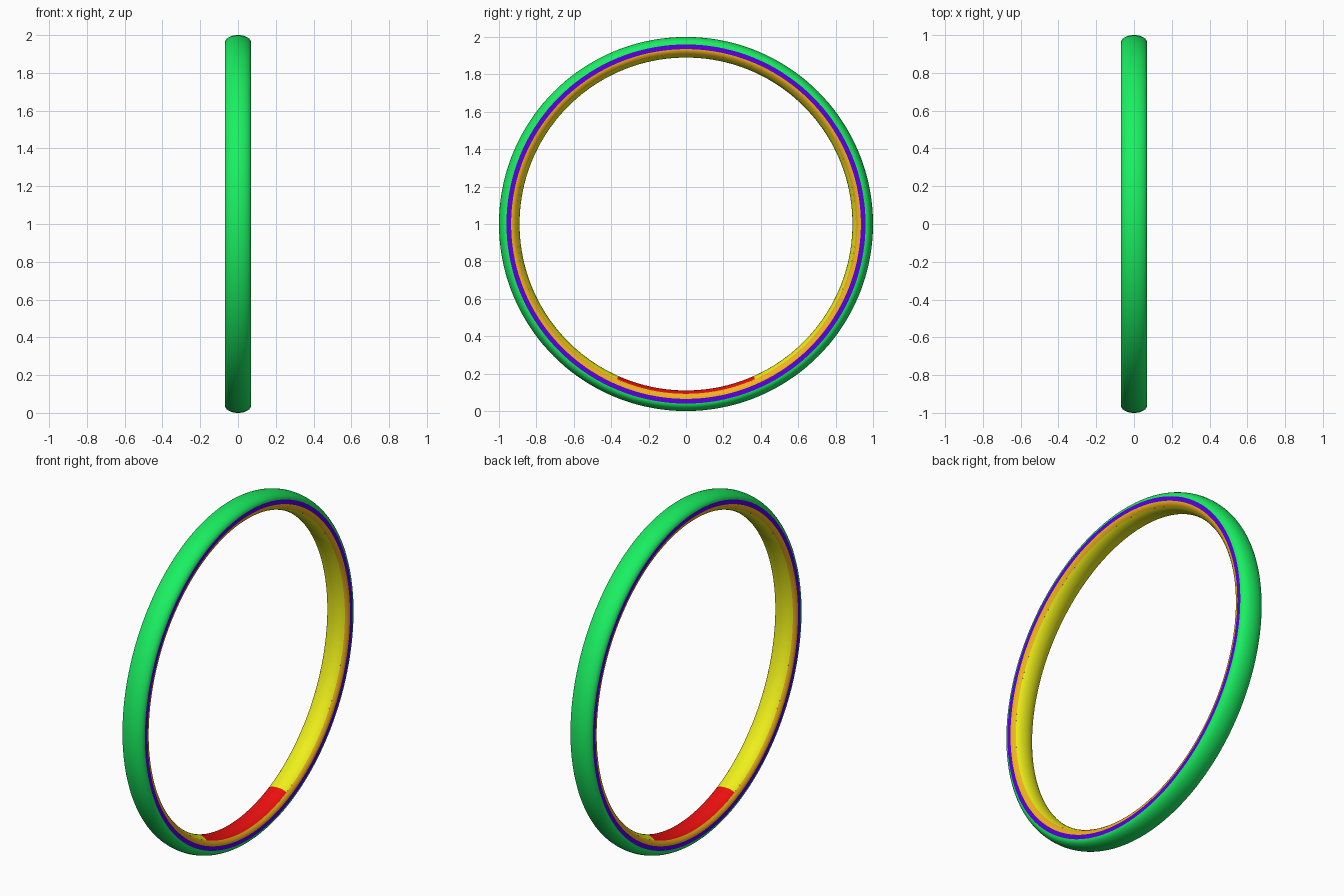
import bpy, bmesh
from math import sin, cos, radians

if "Cube" in bpy.data.objects:
    bpy.data.objects.remove(bpy.data.objects["Cube"])

HALF_W = 0.07            # half width of the hoop along x
R_OUT, R_IN = 0.96, 0.935  # radii bounding the flat side stripe


def arc(r0, height, t0, t1, n):
    """Elliptical piece of the cross-section, as (x, radius) points."""
    pts = []
    for i in range(n + 1):
        t = radians(t0 + (t1 - t0) * i / n)
        pts.append((HALF_W * cos(t), r0 + height * sin(t)))
    return pts


def mirrored(profile):
    return [(-x, r) for x, r in reversed(profile)]


def sweep(name, profiles, color, start=0, end=360, segs=144):
    """Revolve profiles about the x axis; angle 0 is the bottom."""
    full = end - start == 360
    bm = bmesh.new()
    for prof in profiles:
        rings = []
        for j in range(segs if full else segs + 1):
            a = radians(start + (end - start) * j / segs)
            rings.append([bm.verts.new((x, r * sin(a), 1 - r * cos(a))) for x, r in prof])
        for j in range(segs):
            a, b = rings[j], rings[(j + 1) % len(rings)]
            for i in range(len(prof) - 1):
                bm.faces.new((a[i], b[i], b[i + 1], a[i + 1]))
    for f in bm.faces:
        f.smooth = True
    mesh = bpy.data.meshes.new(name)
    bm.to_mesh(mesh)
    bm.free()
    mat = bpy.data.materials.new(name + "_color")
    mat.diffuse_color = (*color, 1)
    mat.use_nodes = True
    mat.node_tree.nodes["Principled BSDF"].inputs["Base Color"].default_value = mat.diffuse_color
    mesh.materials.append(mat)
    obj = bpy.data.objects.new(name, mesh)
    bpy.context.collection.objects.link(obj)
    return obj


# rounded outer band
sweep("outer_band", [arc(R_OUT, 0.04, 180, 0, 16)], (0.01, 0.87, 0.12))

# flat stripes on both sides
stripe = [(HALF_W, R_OUT), (HALF_W, R_IN)]
sweep("side_stripe", [stripe, mirrored(stripe)], (0.1, 0.0, 0.75))

# curved trim between stripe and inner lining
trim = arc(R_IN, 0.045, 0, -37, 5)
sweep("inner_trim", [trim, mirrored(trim)], (0.9, 0.45, 0.01))

# rounded inner lining with a differently coloured pad at the bottom
lining = arc(R_IN, 0.045, -37, -143, 12)
sweep("inner_lining", [lining], (0.85, 0.87, 0.01), 24, 336, 125)
sweep("bottom_pad", [lining], (0.87, 0.005, 0.005), -24, 24, 20)
